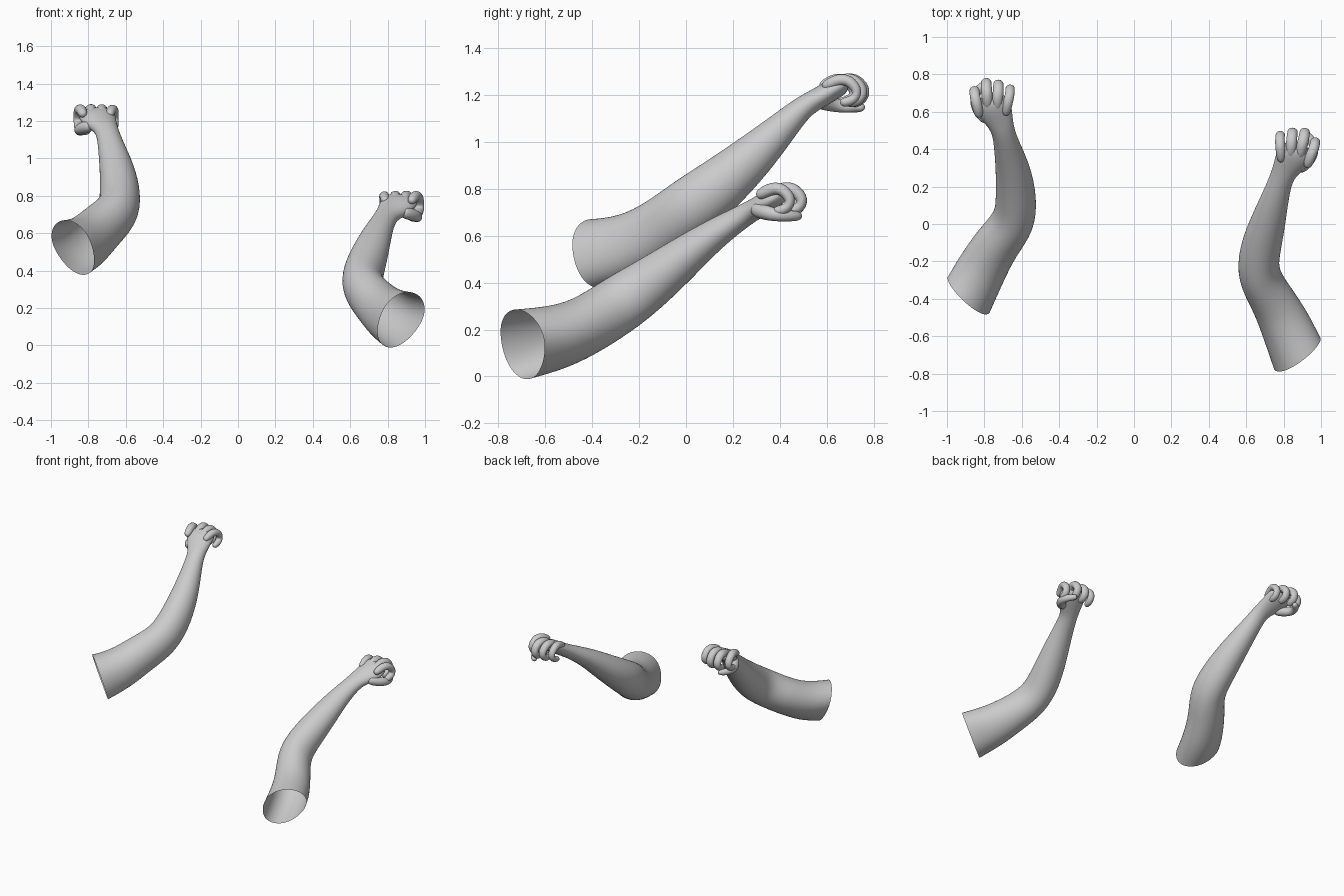
import bpy, bmesh, math
from mathutils import Vector, Matrix

if "Cube" in bpy.data.objects:
    bpy.data.objects.remove(bpy.data.objects["Cube"])

skin = bpy.data.materials.new("plain grey")
skin.use_nodes = True
skin.diffuse_color = (0.6, 0.6, 0.6, 1)
skin.node_tree.nodes["Principled BSDF"].inputs["Base Color"].default_value = skin.diffuse_color


def loft(name, sections, sides, start=None, corner=0, closed_start=True):
    """Skin elliptical sections (centre, half width, half height) along a path."""
    bm = bmesh.new()
    pts = [s[0] for s in sections]
    rings = []
    for i, (c, w, h) in enumerate(sections):
        t = pts[min(i + 1, len(pts) - 1)] - pts[max(i - 1, 0)]
        if i == 0 and start:
            t = Vector(start)
        t.normalize()
        u = Vector((1, 0, 0))
        u = (u - t * u.dot(t)).normalized()
        v = u.cross(t)
        k = max(0, 1 - i / 3) * abs(corner)
        ring = []
        for j in range(sides):
            a = math.tau * j / sides
            x, y = math.cos(a), math.sin(a)
            m = x if corner >= 0 else -x
            # inner lower corner pulled out, outer lower side flattened
            r = 1 + k * max(0, (m - y) / 1.414) ** 4 - 0.5 * k * max(0, (-m - y) / 1.414) ** 4
            ring.append(bm.verts.new(c + u * x * w * r + v * y * h * r))
        rings.append(ring)
    for a, b in zip(rings, rings[1:]):
        for j in range(sides):
            n = (j + 1) % sides
            bm.faces.new((a[j], a[n], b[n], b[j]))
    # rounded ends
    caps = [(rings[-1], pts[-1] - pts[-2], sections[-1])]
    if closed_start:
        caps.append((rings[0], pts[0] - pts[1], sections[0]))
    for ring, d, (c, w, h) in caps:
        tip = bm.verts.new(c + d.normalized() * min(w, h) * 0.6)
        for j in range(sides):
            bm.faces.new((ring[j], ring[(j + 1) % sides], tip))
    bmesh.ops.recalc_face_normals(bm, faces=bm.faces)
    me = bpy.data.meshes.new(name)
    bm.to_mesh(me)
    bm.free()
    me.materials.append(skin)
    me.polygons.foreach_set("use_smooth", [True] * len(me.polygons))
    ob = bpy.data.objects.new(name, me)
    bpy.context.collection.objects.link(ob)
    ob.modifiers.new("smooth", "SUBSURF").levels = 2
    ob.modifiers["smooth"].render_levels = 2
    return ob


# wrist and palm, shared by both hands
PALM = [
    (.70, .50, 1.15, .060, .048),
    (.722, .56, 1.182, .078, .046),
    (.752, .62, 1.218, .100, .046),
    (.758, .67, 1.243, .100, .040),
]
# knuckle-to-tip curl shared by the fingers, as (y, z, radius)
CURL = [(.62, 1.235, .028), (.68, 1.266, .032), (.725, 1.262, .031), (.765, 1.215, .029),
        (.745, 1.175, .028), (.695, 1.165, .025)]
FINGERS = [("index", .853, -.04, .95), ("middle", .79, .002, 1),
           ("ring", .725, -.006, .98), ("little", .662, -.03, .88)]
THUMB = [(.79, .56, 1.175, .036), (.835, .61, 1.16, .034), (.855, .66, 1.15, .029),
         (.842, .71, 1.146, .025), (.80, .75, 1.146, .022)]


def build_arm(side, arm, start, corner, hand):
    place = lambda x, y, z: hand @ Vector((x, y, z))
    body = [(Vector(s[:3]), s[3], s[4]) for s in arm]
    body += [(place(x, y, z), w, h) for x, y, z, w, h in PALM]
    loft(side + "_arm", body, 20, start, corner, False)
    for name, x, dy, size in FINGERS:
        path = []
        for i, (y, z, r) in enumerate(CURL):
            spread = min(1, .75 + .12 * i)
            path.append((place(.755 + (x - .755) * spread, y + dy, z), r * size, r * size))
        loft(side + "_" + name + "_finger", path, 10)
    loft(side + "_thumb", [(place(x, y, z), r, r) for x, y, z, r in THUMB], 10)


# upper arm to forearm, as centre, half width, half height
RIGHT = [
    (-.89, -.375, .535, .152, .142),
    (-.82, -.24, .555, .137, .134),
    (-.735, -.10, .635, .127, .128),
    (-.637, .01, .715, .116, .130),
    (-.628, .135, .805, .112, .122),
    (-.645, .29, .94, .095, .096),
    (-.68, .42, 1.07, .070, .066),
]
LEFT = [
    (.88, -.69, .148, .153, .146),
    (.81, -.525, .172, .136, .134),
    (.74, -.40, .23, .122, .125),
    (.66, -.275, .312, .114, .126),
    (.67, -.15, .398, .112, .112),
    (.71, -.01, .507, .099, .090),
    (.748, .12, .607, .078, .066),
]

pivot = Vector((.755, .66, 0))
left_hand = (Matrix.Translation(pivot + Vector((.11, -.26, -.463)))
             @ Matrix.Rotation(math.radians(-8), 4, "Z") @ Matrix.Translation(-pivot))
build_arm("right", RIGHT, (.7, .7, .3), .25, Matrix.Scale(-1, 4, Vector((1, 0, 0))))
build_arm("left", LEFT, (-.62, .78, .32), -.25, left_hand)
